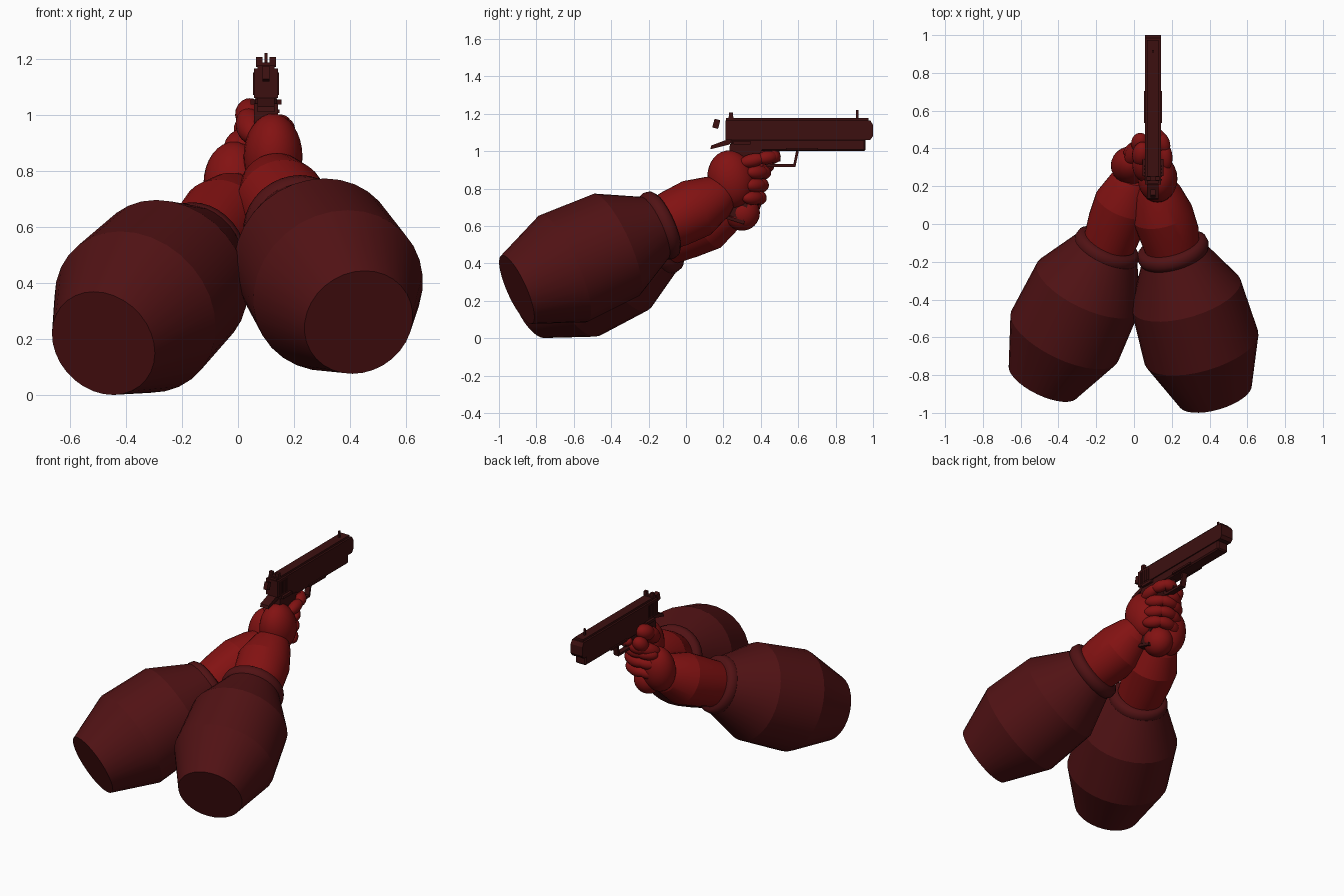
import bpy, bmesh, math
from mathutils import Vector, Matrix

if "Cube" in bpy.data.objects:
    bpy.data.objects.remove(bpy.data.objects["Cube"])


def material(name, rgb):
    m = bpy.data.materials.new(name)
    m.diffuse_color = (*rgb, 1)
    m.use_nodes = True
    m.node_tree.nodes["Principled BSDF"].inputs["Base Color"].default_value = m.diffuse_color
    return m


SLEEVE = material("dark red cloth", (0.082, 0.006, 0.007))
SKIN = material("bright red skin", (0.225, 0.006, 0.006))
METAL = material("maroon metal", (0.045, 0.005, 0.005))


def finish(name, bm, mat, angle=None):
    bmesh.ops.recalc_face_normals(bm, faces=bm.faces[:])
    me = bpy.data.meshes.new(name)
    bm.to_mesh(me)
    bm.free()
    me.materials.append(mat)
    ob = bpy.data.objects.new(name, me)
    bpy.context.collection.objects.link(ob)
    if angle:
        bpy.ops.object.select_all(action='DESELECT')
        bpy.context.view_layer.objects.active = ob
        ob.select_set(True)
        bpy.ops.object.shade_smooth_by_angle(angle=math.radians(angle))
    return ob


def tube(name, rings, mat, sides=32, angle=14):
    """Closed tube through rings of (centre, radius)."""
    bm = bmesh.new()
    pts = [Vector(c) for c, r in rings]
    loops = []
    for i, (c, r) in enumerate(rings):
        d = (pts[min(i + 1, len(pts) - 1)] - pts[max(i - 1, 0)]).normalized()
        u = d.cross(Vector((0, 0, 1))).normalized()
        v = u.cross(d)
        loops.append([bm.verts.new(pts[i] + r * (math.cos(a) * u + math.sin(a) * v))
                      for a in (2 * math.pi * k / sides for k in range(sides))])
    for a, b in zip(loops, loops[1:]):
        for k in range(sides):
            n = (k + 1) % sides
            bm.faces.new((a[k], a[n], b[n], b[k]))
    bm.faces.new(loops[0])
    bm.faces.new(loops[-1])
    return finish(name, bm, mat, angle)


def blob(name, c, size, tilt=0, turn=0):
    bm = bmesh.new()
    m = (Matrix.Translation(c) @ Matrix.Rotation(math.radians(turn), 4, 'Z')
         @ Matrix.Rotation(math.radians(tilt), 4, 'X') @ Matrix.Diagonal((*size, 1)))
    bmesh.ops.create_uvsphere(bm, u_segments=24, v_segments=16, radius=1, matrix=m)
    return finish(name, bm, SKIN, 30)


def finger(name, points, r):
    """Chain of overlapping rounded joints."""
    for i, (a, b) in enumerate(zip(points, points[1:])):
        a, b = Vector(a), Vector(b)
        bm = bmesh.new()
        rot = (b - a).to_track_quat('Z', 'Y').to_matrix().to_4x4()
        m = (Matrix.Translation((a + b) / 2) @ rot
             @ Matrix.Diagonal((r, r, (b - a).length / 2 + r * 0.7, 1)))
        bmesh.ops.create_uvsphere(bm, u_segments=20, v_segments=12, radius=1, matrix=m)
        finish(f"{name}_joint_{i + 1}", bm, SKIN, 30)


def box(name, c, size, tilt=0, bevel=0):
    bm = bmesh.new()
    m = (Matrix.Translation(c) @ Matrix.Rotation(math.radians(tilt), 4, 'X')
         @ Matrix.Diagonal((*size, 1)))
    bmesh.ops.create_cube(bm, size=1, matrix=m)
    if bevel:
        bmesh.ops.bevel(bm, geom=bm.edges[:], offset=bevel, segments=1, affect='EDGES')
    return finish(name, bm, METAL)


def profile(name, pts, width, x=0.1):
    """Side outline of (y, z) points extruded across x."""
    bm = bmesh.new()
    f = bm.faces.new([bm.verts.new((x - width / 2, y, z)) for y, z in pts])
    g = bmesh.ops.extrude_face_region(bm, geom=[f])
    bmesh.ops.translate(bm, vec=(width, 0, 0),
                        verts=[v for v in g['geom'] if isinstance(v, bmesh.types.BMVert)])
    return finish(name, bm, METAL)


# Sleeves with rolled cuffs: distance along the arm and radius
SLEEVE_PROFILE = ((0, 0.2), (0.284, 0.313), (0.6, 0.3), (0.835, 0.18))
CUFF_PROFILE = ((0.82, 0.165), (0.835, 0.185), (0.86, 0.194), (0.89, 0.188),
                (0.905, 0.17), (0.905, 0.14))
ARMS = {"right": (Vector((0.43, -0.905, 0.26)), Vector((0.215, -0.17, 0.59))),
        "left": (Vector((-0.48, -0.83, 0.185)), Vector((-0.13, -0.1, 0.53)))}
for side, (cap, wrist) in ARMS.items():
    d = (wrist - cap).normalized()
    tube(f"{side}_sleeve", [(cap + d * t, r) for t, r in SLEEVE_PROFILE], SLEEVE)
    cuff = CUFF_PROFILE if side == "right" else [(t - 0.02, r - 0.012) for t, r in CUFF_PROFILE]
    tube(f"{side}_cuff", [(cap + d * t, r) for t, r in cuff], SLEEVE, angle=40)

# Forearms
tube("right_forearm", [((0.215, -0.17, 0.59), 0.14), ((0.19, -0.06, 0.64), 0.157),
                       ((0.15, 0.055, 0.695), 0.162), ((0.13, 0.17, 0.76), 0.12),
                       ((0.125, 0.21, 0.79), 0.09)], SKIN)
tube("left_forearm", [((-0.13, -0.1, 0.53), 0.14), ((-0.095, 0.0, 0.575), 0.152),
                      ((-0.05, 0.11, 0.625), 0.16), ((-0.01, 0.22, 0.69), 0.12),
                      ((0, 0.26, 0.72), 0.09)], SKIN)

# Palms
blob("right_palm", (0.125, 0.24, 0.85), (0.105, 0.125, 0.155), tilt=10)
blob("left_palm", (-0.015, 0.31, 0.755), (0.108, 0.1, 0.15), tilt=-10)
blob("left_palm_heel", (0.06, 0.3, 0.67), (0.09, 0.095, 0.095))

# Fingers wrapped round the front of the grip
for i in range(3):
    z, y = 0.74 + i * 0.068, 0.385 + i * 0.012
    finger(f"left_finger_{i + 1}",
           [(-0.03, y - 0.03, z), (0.04, y + 0.012, z + 0.01),
            (0.12, y + 0.005, z + 0.01), (0.17, y - 0.06, z + 0.01)], 0.038)
finger("left_index_finger", [(-0.02, 0.34, 0.88), (0.02, 0.42, 0.92), (0.08, 0.44, 0.93)], 0.042)
finger("trigger_finger", [(0.17, 0.31, 0.94), (0.165, 0.40, 0.96), (0.14, 0.465, 0.97),
                          (0.09, 0.475, 0.97)], 0.036)

# Thumbs on the left side of the frame
finger("right_thumb", [(0.05, 0.26, 0.93), (0.035, 0.34, 0.99), (0.045, 0.40, 1.02)], 0.05)
finger("left_thumb", [(0.0, 0.34, 0.86), (0.025, 0.41, 0.93), (0.035, 0.45, 0.97)], 0.045)

# Pistol slide and frame
profile("slide", [(0.21, 1.06), (0.985, 1.06), (1.0, 1.08), (1.0, 1.14), (0.985, 1.165),
                  (0.97, 1.165), (0.21, 1.165)], 0.086)
box("slide_top", (0.1, 0.595, 1.168), (0.062, 0.76, 0.02))
box("frame", (0.1, 0.6, 1.033), (0.078, 0.72, 0.064), bevel=0.008)
box("muzzle", (0.1, 0.99, 1.11), (0.045, 0.02, 0.045), bevel=0.01)
for s in (-1, 1):
    box("frame_rail", (0.1 + s * 0.042, 0.62, 1.012), (0.012, 0.17, 0.012))
    box("safety_lever", (0.1 + s * 0.045, 0.3, 1.045), (0.02, 0.09, 0.018))
    box("rear_sight_post", (0.1 + s * 0.024, 0.24, 1.188), (0.022, 0.022, 0.036))
    for i in range(5):
        box("slide_serration", (0.1 + s * 0.044, 0.235 + i * 0.018, 1.11), (0.006, 0.008, 0.08))
box("rear_sight_base", (0.1, 0.24, 1.178), (0.07, 0.026, 0.016))
box("front_sight", (0.1, 0.915, 1.195), (0.01, 0.012, 0.05))

# Hammer and grip safety
box("hammer", (0.1, 0.162, 1.146), (0.026, 0.032, 0.048), tilt=-15)
profile("grip_safety", [(0.13, 1.01), (0.23, 1.035), (0.26, 1.06), (0.215, 1.06),
                        (0.135, 1.03)], 0.06)

# Grip and magazine base
profile("grip", [(0.235, 1.04), (0.41, 1.02), (0.38, 0.93), (0.31, 0.63),
                 (0.19, 0.67), (0.225, 0.92)], 0.085)
box("magazine_base", (0.1, 0.245, 0.638), (0.095, 0.14, 0.018), tilt=-17)

# Trigger and guard
profile("trigger_guard", [(0.42, 0.93), (0.44, 0.915), (0.585, 0.915), (0.605, 1.01),
                          (0.59, 1.01), (0.574, 0.93), (0.45, 0.93), (0.42, 0.96)], 0.035)
profile("trigger", [(0.47, 1.01), (0.5, 1.01), (0.505, 0.945), (0.49, 0.945)], 0.02)
